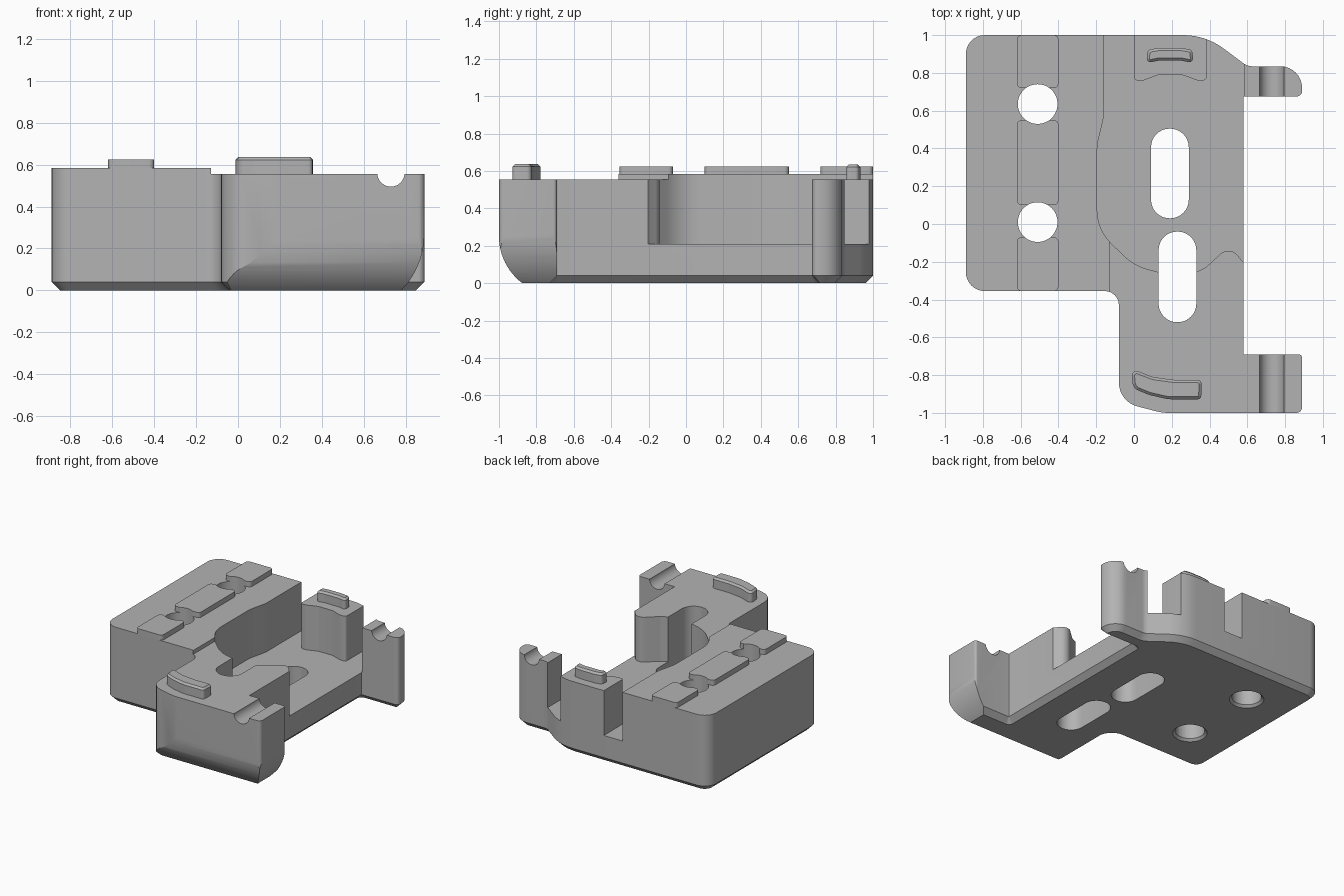
import bpy, bmesh, math
from mathutils import Vector

cube = bpy.data.objects.get("Cube")
if cube:
    bpy.data.objects.remove(cube, do_unlink=True)

grey = bpy.data.materials.new("plain grey")
grey.use_nodes = True
grey.diffuse_color = (0.45, 0.45, 0.45, 1)
grey.node_tree.nodes["Principled BSDF"].inputs["Base Color"].default_value = (0.45, 0.45, 0.45, 1)


def outline(corners, inset=0, steps=8):
    """Counter-clockwise corners (x, y, radius) to a filleted, inset ring of points."""
    pts = [Vector(c[:2]) for c in corners]
    moved, n = [], len(pts)
    for i, p in enumerate(pts):
        a, b = (p - pts[i - 1]).normalized(), (pts[(i + 1) % n] - p).normalized()
        na, nb = Vector((-a.y, a.x)), Vector((-b.y, b.x))
        turn = math.atan2(a.cross(b), a.dot(b))
        r = corners[i][2] - math.copysign(inset, turn)
        moved.append((p + (na + nb) / (1 + na.dot(nb)) * inset, a, na, turn, max(r, 0.003)))
    ring = []
    for p, a, na, turn, r in moved:
        side = math.copysign(1, turn)
        start = p - a * r * math.tan(abs(turn) / 2)
        for k in range(steps + 1):
            t = abs(turn) * k / steps
            ring.append(start + a * r * math.sin(t) + na * side * r * (1 - math.cos(t)))
    return ring


def solid(name, corners, z0, z1, low=0, high=0):
    """Extruded outline with optional chamfers at the bottom and top."""
    levels = [(z0, low)] + ([(z0 + low, 0)] if low else [])
    levels += ([(z1 - high, 0)] if high else []) + [(z1, high)]
    bm = bmesh.new()
    rings = [[bm.verts.new((p.x, p.y, z)) for p in outline(corners, d)] for z, d in levels]
    bm.faces.new(rings[0][::-1])
    bm.faces.new(rings[-1])
    for lo, hi in zip(rings, rings[1:]):
        for i in range(len(lo)):
            j = (i + 1) % len(lo)
            bm.faces.new((lo[i], lo[j], hi[j], hi[i]))
    return finish(name, bm)


def finish(name, bm):
    bmesh.ops.recalc_face_normals(bm, faces=bm.faces)
    mesh = bpy.data.meshes.new(name)
    bm.to_mesh(mesh)
    bm.free()
    mesh.materials.append(grey)
    obj = bpy.data.objects.new(name, mesh)
    bpy.context.collection.objects.link(obj)
    return obj


def box(name, x0, x1, y0, y1, z0, z1, r=0.0):
    return solid(name, [(x0, y0, r), (x1, y0, r), (x1, y1, r), (x0, y1, r)], z0, z1)


def cone(name, at, r0, r1, depth, along_y=False):
    bm = bmesh.new()
    bmesh.ops.create_cone(bm, cap_ends=True, segments=48, radius1=r0, radius2=r1, depth=depth)
    obj = finish(name, bm)
    if along_y:
        obj.rotation_euler.x = math.pi / 2
    obj.location = at
    return obj


def sweep_cutter(name, edge, inner, height, place):
    """Waste outside a quarter-round edge; place maps (across, along, z) to a point."""
    rad = (inner ** 2 + height ** 2) / (2 * inner)
    top = math.asin(height / rad)
    prof = [(edge - rad + rad * math.cos(t), height - rad * math.sin(t))
            for t in (top * k / 12 for k in range(13))]
    slope = (prof[-1][0] - prof[-2][0], prof[-1][1] - prof[-2][1])
    prof.append((prof[-1][0] + slope[0], prof[-1][1] + slope[1]))
    prof += [(edge + 0.2, prof[-1][1]), (edge + 0.2, height)]
    bm = bmesh.new()
    ends = [[bm.verts.new(place(u, s, z)) for u, z in prof] for s in (0, 1)]
    for e in ends:
        bm.faces.new(e)
    for i in range(len(prof)):
        j = (i + 1) % len(prof)
        bm.faces.new((ends[0][i], ends[0][j], ends[1][j], ends[1][i]))
    return finish(name, bm)


def cut(obj, cutters):
    bpy.context.view_layer.objects.active = obj
    for c in cutters:
        c.hide_render = True
        mod = obj.modifiers.new("cut", "BOOLEAN")
        mod.operation, mod.object, mod.solver = "DIFFERENCE", c, "EXACT"
        bpy.ops.object.modifier_apply(modifier=mod.name)


# Bracket body with chamfered underside
body = solid("bracket_body", [
    (-0.89, -0.355, 0.1), (-0.08, -0.355, 0.075), (-0.08, -0.94, 0.13), (0.15, -1, 0.3),
    (0.89, -1, 0.03), (0.89, -0.69, 0.02), (0.58, -0.69, 0), (0.58, 0.675, 0),
    (0.89, 0.675, 0.03), (0.89, 0.835, 0.115), (0.6, 0.835, 0.08), (0.38, 1, 0.36),
    (-0.89, 1, 0.1)], 0, 0.585, low=0.04)

# Lower deck step, and the pocket that leaves a post standing at the back
step = box("step_cutter", -0.13, 1.1, -1.1, 1.1, 0.555, 0.8)
pocket = solid("pocket_cutter", [
    (-0.16, 1.1, 0), (-0.16, 0.565, 0.2), (-0.195, 0.42, 0.3), (-0.195, -0.03, 0.25),
    (0, -0.22, 0.3), (0.13, -0.255, 0.02), (0.23, -0.3, 0), (0.33, -0.255, 0.02),
    (0.38, -0.23, 0.05), (0.505, -0.115, 0.06), (0.585, -0.21, 0), (0.585, 1.1, 0)], 0.21, 0.8)
post = solid("post_shape", [
    (0, 0.76, 0.02), (0.05, 0.76, 0.02), (0.13, 0.79, 0.08), (0.255, 0.79, 0.08),
    (0.335, 0.76, 0.02), (0.385, 0.76, 0.02), (0.385, 1.2, 0), (0, 1.2, 0)], 0.1, 0.9)
cut(pocket, [post])

# Bolt holes, long slots, cable notch and rounded front edges
holes, sinks = [], []
for y in (0.01, 0.635):
    holes.append(cone("hole_cutter", (-0.51, y, 0.4), 0.105, 0.105, 1.2))
    sinks.append(cone("countersink_cutter", (-0.51, y, 0), 0.145, 0.1, 0.045))
slots = [box("slot_cutter", 0.09, 0.29, 0.03, 0.505, -0.2, 0.8, 0.099),
         box("slot_cutter", 0.13, 0.33, -0.52, -0.04, -0.2, 0.8, 0.099)]
notch = cone("notch_cutter", (0.73, 0, 0.56), 0.065, 0.065, 2.4, along_y=True)
front_round = sweep_cutter("front_round_cutter", 1.0, 0.125, 0.25,
                           lambda u, s, z: (-0.3 + 1.5 * s, -u, z))
side_round = sweep_cutter("side_round_cutter", 0.89, 0.11, 0.27,
                          lambda u, s, z: (u, -1.2 + 0.7 * s, z))
cut(body, [step, pocket, notch, front_round, side_round] + slots + holes + sinks)

# Raised pads around the bolt holes
parts = [body]
for label, y0, y1 in (("front", -0.355, -0.07), ("middle", 0.1, 0.55), ("back", 0.72, 1)):
    pad = box(label + "_pad", -0.62, -0.4, y0, y1, 0.585, 0.625, 0.025)
    cut(pad, holes)
    parts.append(pad)

# Curved locating tabs
parts.append(solid("front_tab", [
    (-0.005, -0.87, 0.05), (0.08, -0.905, 0.15), (0.18, -0.928, 0.2), (0.355, -0.928, 0.02),
    (0.36, -0.825, 0.025), (0.21, -0.825, 0.2), (0.1, -0.81, 0.15), (-0.015, -0.765, 0.025)],
    0.555, 0.637, high=0.014))
parts.append(solid("back_tab", [
    (0.065, 0.852, 0.02), (0.13, 0.865, 0.08), (0.25, 0.865, 0.08), (0.315, 0.852, 0.02),
    (0.308, 0.922, 0.02), (0.25, 0.932, 0.08), (0.13, 0.932, 0.08), (0.072, 0.922, 0.02)],
    0.555, 0.635, high=0.014))

# Remove the cutters and shade the rounded walls smooth
for obj in [step, pocket, post, notch, front_round, side_round] + slots + holes + sinks:
    bpy.data.objects.remove(obj, do_unlink=True)
bpy.ops.object.select_all(action="DESELECT")
for obj in parts:
    obj.select_set(True)
bpy.context.view_layer.objects.active = body
bpy.ops.object.shade_smooth_by_angle(angle=math.radians(25))
